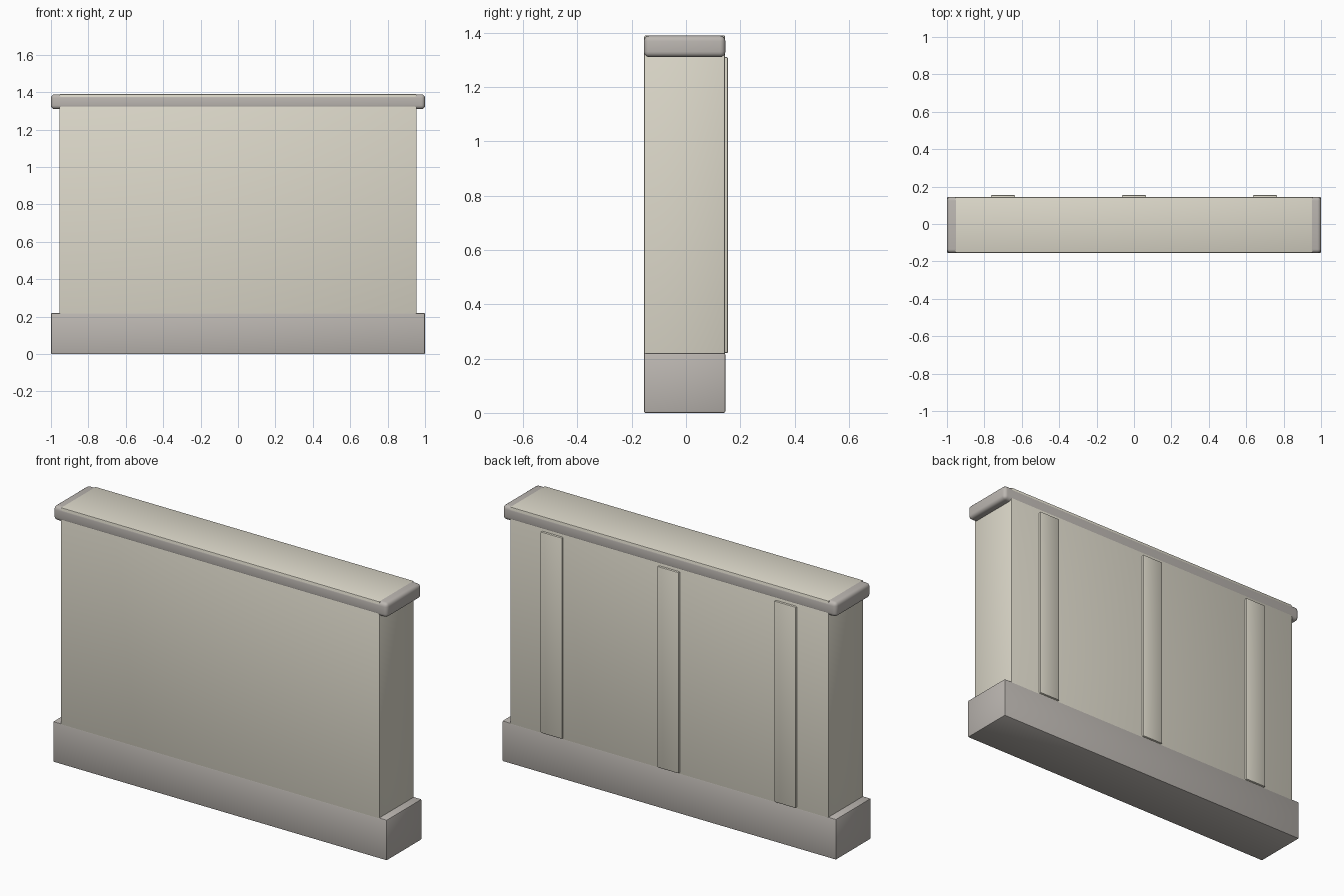
import bpy

if "Cube" in bpy.data.objects:
    bpy.data.objects.remove(bpy.data.objects["Cube"])


def material(name, color):
    m = bpy.data.materials.new(name)
    m.diffuse_color = (*color, 1)
    m.use_nodes = True
    m.node_tree.nodes["Principled BSDF"].inputs["Base Color"].default_value = m.diffuse_color
    return m


cream = material("cream_plaster", (0.72, 0.69, 0.59))
grey = material("warm_grey_trim", (0.50, 0.47, 0.44))


def block(name, lo, hi, bevel, segments, mat):
    """Rounded box spanning lo to hi."""
    center = [(a + b) / 2 for a, b in zip(lo, hi)]
    bpy.ops.mesh.primitive_cube_add(size=1, location=center)
    ob = bpy.context.object
    ob.name = name
    ob.scale = [b - a for a, b in zip(lo, hi)]
    bpy.ops.object.transform_apply(location=False, rotation=False, scale=True)
    mod = ob.modifiers.new("rounded_edges", "BEVEL")
    mod.width = bevel
    mod.segments = segments
    bpy.ops.object.modifier_apply(modifier=mod.name)
    bpy.ops.object.shade_smooth_by_angle()
    ob.data.materials.append(mat)
    return ob


# main wall slab
block("wall_panel", (-0.955, -0.154, 0.002), (0.955, 0.144, 1.39), 0.006, 2, cream)

# plinth and rounded coping
block("plinth", (-1, -0.155, 0), (1, 0.145, 0.22), 0.006, 2, grey)
block("coping", (-1, -0.155, 1.31), (1, 0.145, 1.389), 0.02, 4, grey)

# raised strips on the back
for label, x in (("left", -0.7), ("middle", 0), ("right", 0.7)):
    block(f"back_strip_{label}", (x - 0.065, 0.125, 0.22), (x + 0.065, 0.155, 1.31),
          0.006, 2, cream)
